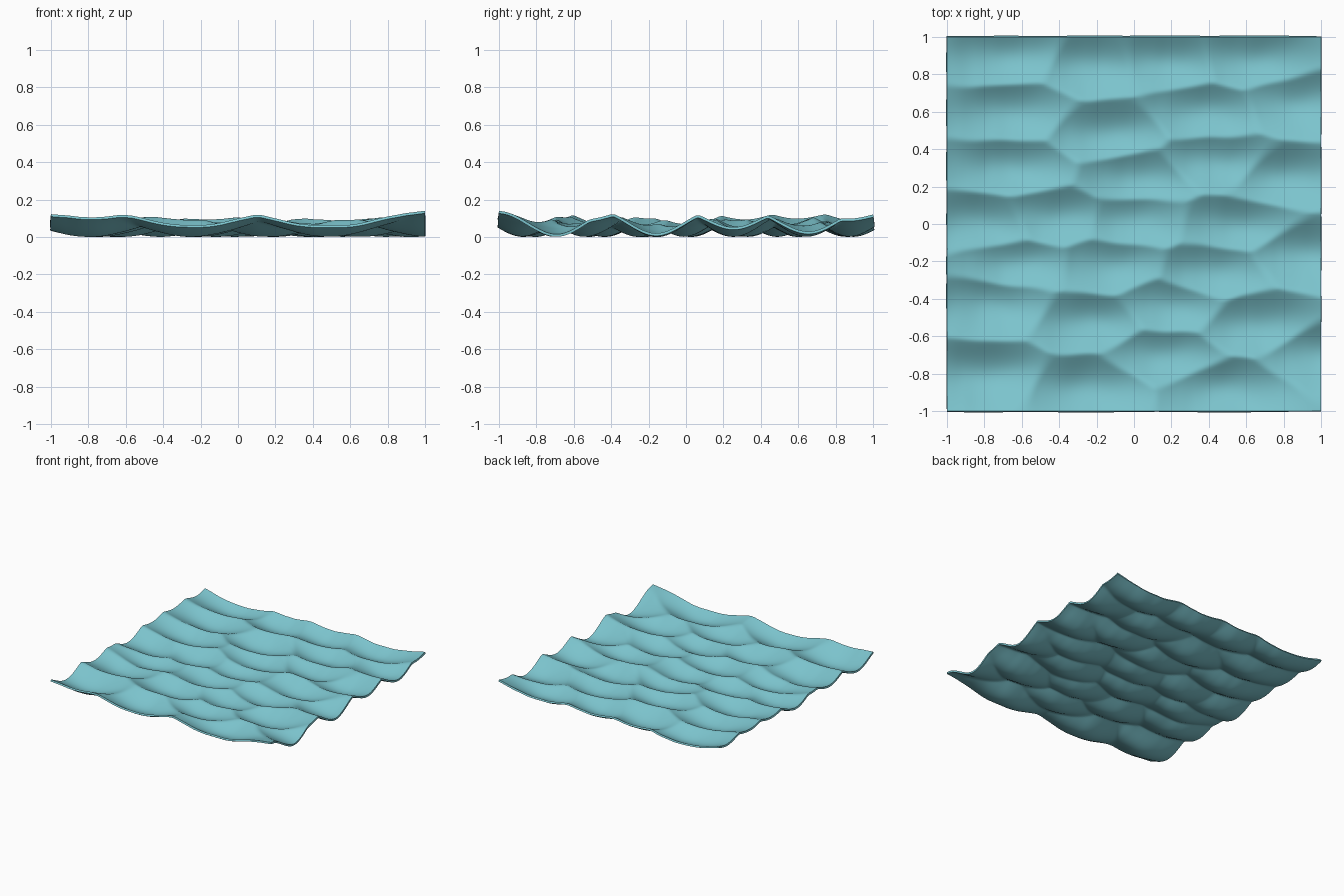
import bpy, math
from mathutils import Vector, noise

if "Cube" in bpy.data.objects:
    bpy.data.objects.remove(bpy.data.objects["Cube"])

N = 170            # grid resolution
THICK = 0.014      # sheet thickness

# Lowest point of each ripple bowl (x, y)
BOWLS = [
    (-0.66, 0.90), (-0.22, 0.85), (0.17, 0.86), (0.64, 0.87),
    (-0.64, 0.60), (-0.13, 0.49), (0.37, 0.60), (0.87, 0.65),
    (-0.65, 0.31), (0.02, 0.24), (0.45, 0.34), (0.79, 0.25),
    (-0.80, 0.00), (-0.42, 0.03), (-0.01, 0.02), (0.55, -0.01),
    (0.92, -0.16), (-0.63, -0.21), (-0.12, -0.22), (0.42, -0.25),
    (-0.75, -0.43), (-0.22, -0.52), (0.20, -0.44), (0.65, -0.54),
    (1.01, -0.70), (-0.80, -0.80), (-0.25, -0.87), (0.17, -0.70),
    (0.48, -0.88),
]


def height(x, y):
    """Bowls stretched along x, meeting in slightly softened crests."""
    # gentle wobble so the crests are not perfectly straight
    wx = x + 0.02 * noise.noise(Vector((x * 4, y * 4, 1.3)))
    wy = y + 0.015 * noise.noise(Vector((x * 5, y * 3, 7.7)))
    d = sorted(math.hypot((wx - a) * 0.5, wy - b) for a, b in BOWLS)
    k = 0.025
    m = max(k - (d[1] - d[0]), 0) / k
    r = d[0] - m * m * k * 0.25
    h = 0.8 * (math.sqrt(r * r + 0.01) - 0.1)
    h /= (1 + (h / 0.14) ** 4) ** 0.25
    return h + 0.002 * noise.noise(Vector((x * 12, y * 3, 3.1)))


# Rippled water sheet
coords = [-1 + 2 * i / N for i in range(N + 1)]
verts = [(x, y, height(x, y)) for y in coords for x in coords]
low = min(v[2] for v in verts)
verts = [(x, y, z - low + THICK) for x, y, z in verts]
W = N + 1
faces = [(j * W + i, j * W + i + 1, (j + 1) * W + i + 1, (j + 1) * W + i)
         for j in range(N) for i in range(N)]
mesh = bpy.data.meshes.new("water_surface")
mesh.from_pydata(verts, [], faces)
water = bpy.data.objects.new("water_surface", mesh)
bpy.context.collection.objects.link(water)

# Thickness below the surface
solid = water.modifiers.new("thickness", "SOLIDIFY")
solid.thickness = THICK
solid.offset = -1

# Smooth shading and water colour
bpy.context.view_layer.objects.active = water
water.select_set(True)
bpy.ops.object.modifier_apply(modifier="thickness")
bpy.ops.object.shade_smooth_by_angle(angle=math.radians(50))
mat = bpy.data.materials.new("water")
mat.diffuse_color = (0.20, 0.55, 0.61, 1)
mat.use_nodes = True
mat.node_tree.nodes["Principled BSDF"].inputs["Base Color"].default_value = mat.diffuse_color
mesh.materials.append(mat)
